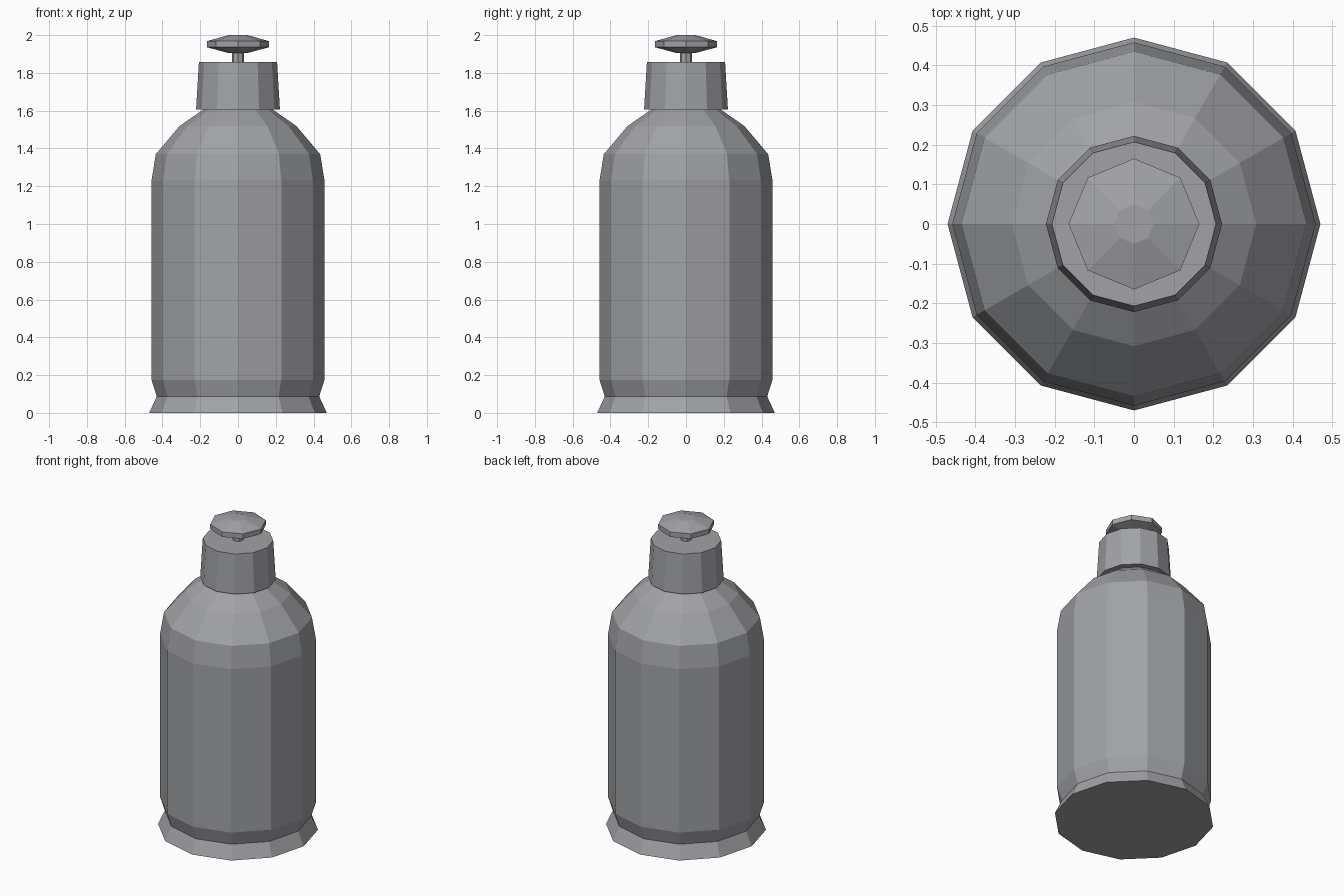
import bpy, math

if "Cube" in bpy.data.objects:
    bpy.data.objects.remove(bpy.data.objects["Cube"])

grey = bpy.data.materials.new("metal grey")
grey.diffuse_color = (0.36, 0.365, 0.385, 1)
grey.use_nodes = True
grey.node_tree.nodes["Principled BSDF"].inputs["Base Color"].default_value = grey.diffuse_color


def lathe(name, profile, sides):
    """Closed flat-faced solid turned from (radius, height) points."""
    verts = [(r * math.cos(2 * math.pi * i / sides),
              r * math.sin(2 * math.pi * i / sides), z)
             for r, z in profile for i in range(sides)]
    faces = [tuple(reversed(range(sides)))]
    for k in range(len(profile) - 1):
        a, b = k * sides, (k + 1) * sides
        for i in range(sides):
            j = (i + 1) % sides
            faces.append((a + i, a + j, b + j, b + i))
    top = (len(profile) - 1) * sides
    faces.append(tuple(range(top, top + sides)))
    mesh = bpy.data.meshes.new(name)
    mesh.from_pydata(verts, [], faces)
    mesh.materials.append(grey)
    obj = bpy.data.objects.new(name, mesh)
    bpy.context.collection.objects.link(obj)
    return obj


# Flared foot ring
lathe("foot", [(0.47, 0), (0.43, 0.087)], 12)
# Main vessel with chamfered bottom and rounded shoulder
lathe("body", [(0.43, 0.087), (0.458, 0.175), (0.458, 1.23),
               (0.435, 1.37), (0.308, 1.52), (0.185, 1.605)], 12)
# Tapered cap overhanging the neck
lathe("cap", [(0.222, 1.605), (0.207, 1.858)], 12)
# Thin stem and faceted press knob
lathe("stem", [(0.032, 1.85), (0.032, 1.915)], 8)
lathe("knob", [(0.05, 1.905), (0.165, 1.936), (0.165, 1.968), (0.05, 2.0)], 8)
